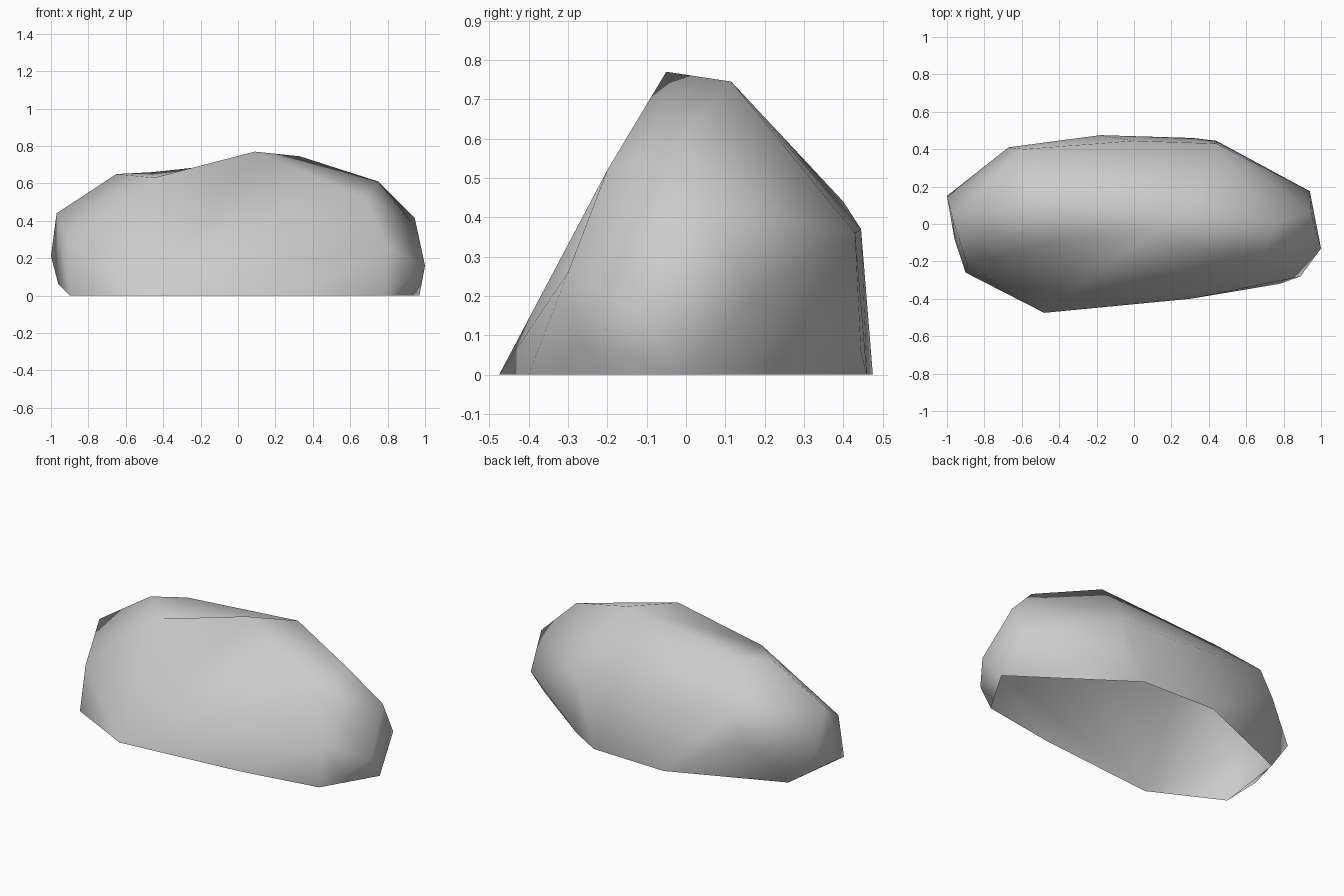
import bpy
import bmesh
from mathutils import Vector

default_cube = bpy.data.objects.get("Cube")
if default_cube:
    bpy.data.objects.remove(default_cube, do_unlink=True)


def make_material(name, colour):
    material = bpy.data.materials.new(name)
    material.use_nodes = True
    material.diffuse_color = colour
    shader = next(n for n in material.node_tree.nodes if n.type == "BSDF_PRINCIPLED")
    shader.inputs["Base Color"].default_value = colour
    shader.inputs["Roughness"].default_value = 0.9
    return material


def turn_edge(bm, start, end):
    """Turn the edge between two corners, so that it becomes a valley."""
    for edge in bm.edges:
        a, b = (v.co for v in edge.verts)
        if min((a - start).length + (b - end).length,
               (a - end).length + (b - start).length) < .001:
            bmesh.utils.edge_rotate(edge, True)
            return


# Ground outline of the boulder, as x and y
ground_outline = [
    (-.9, -.26), (-.48, -.475), (.3, -.4), (.78, -.32),
    (.97, 0), (.31, .46), (-.18, .475), (-.84, .2),
]

# Widest band of corners, a little above the ground
waist_corners = [
    (-1, .15, .21), (-.89, -.22, .27), (-.96, -.08, .06), (.89, -.28, .08),
    (1, -.13, .16), (.94, .175, .2), (-.67, .41, .28), (.44, .445, .06),
    (.8, -.3, .26),
]

# Shoulder corners, where the sides turn over towards the top
shoulder_corners = [
    (-.97, .03, .44), (.68, -.2, .52), (.945, .065, .415),
    (.44, .43, .36), (0, .445, .37), (-.59, .4, .44),
]

# Corners of the crest
peak = Vector((.09, -.05, .77))
left_crest = Vector((-.65, .07, .65))
back_crest = Vector((-.46, .16, .66))
crest_corners = [
    left_crest, back_crest, peak,
    (-.45, -.1, .63), (.33, .115, .745), (.75, 0, .61),
]

# Wrap the corners in a faceted stone shell
bm = bmesh.new()
for x, y in ground_outline:
    bm.verts.new((x, y, 0))
for corner in waist_corners + shoulder_corners + crest_corners:
    bm.verts.new(corner)
bmesh.ops.convex_hull(bm, input=bm.verts[:])
loose = [v for v in bm.verts if not v.link_faces]
bmesh.ops.delete(bm, geom=loose, context="VERTS")
bmesh.ops.recalc_face_normals(bm, faces=bm.faces[:])

# Shallow valley along the crest, behind the front ridge
turn_edge(bm, left_crest, peak)
turn_edge(bm, peak, back_crest)

# The underside is open
underside = [f for f in bm.faces if all(v.co.z < .005 for v in f.verts)]
bmesh.ops.delete(bm, geom=underside, context="FACES")
for face in bm.faces:
    face.smooth = True

mesh = bpy.data.meshes.new("boulder")
bm.to_mesh(mesh)
bm.free()
mesh.materials.append(make_material("grey stone", (.6, .6, .6, 1)))
boulder = bpy.data.objects.new("boulder", mesh)
bpy.context.collection.objects.link(boulder)
